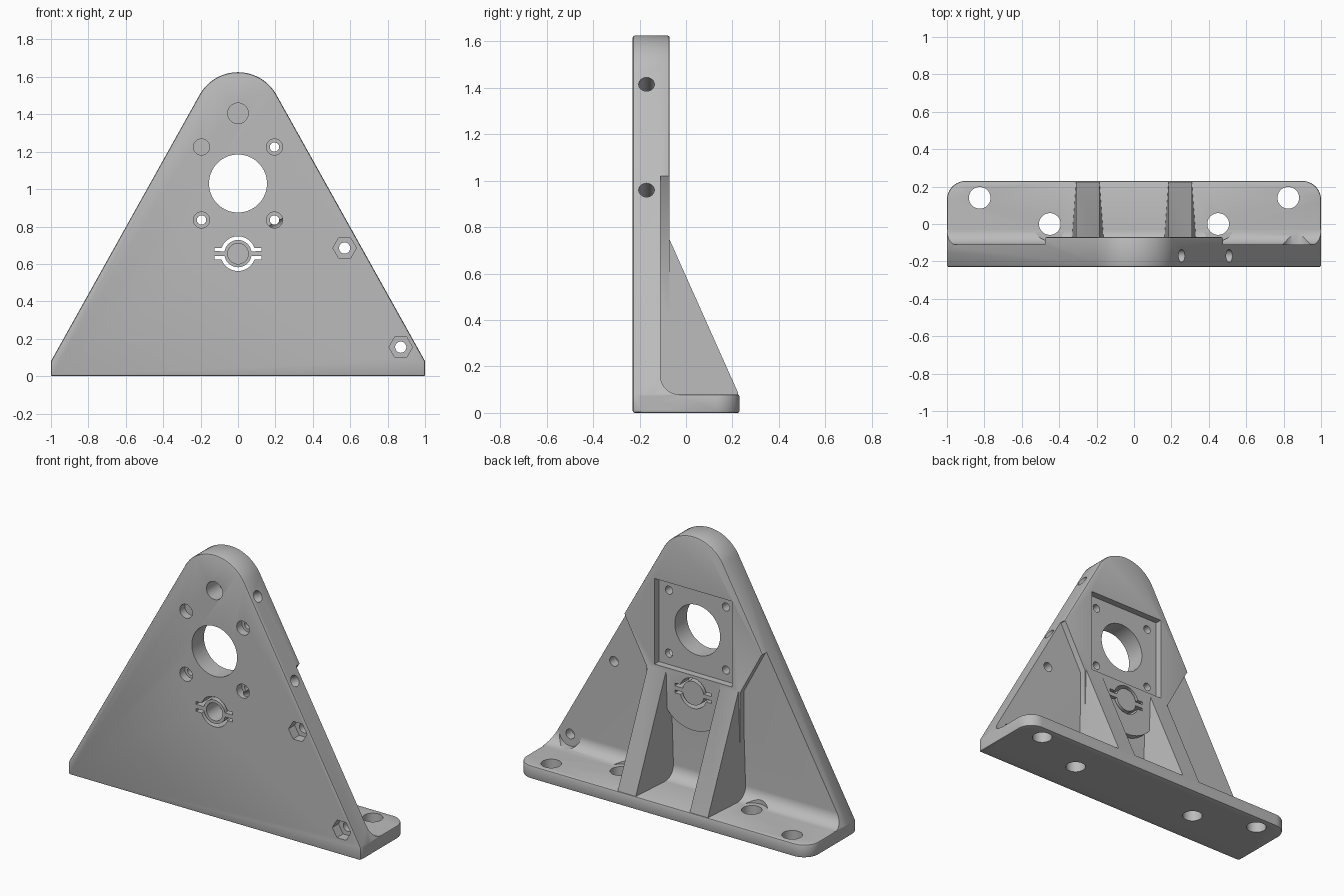
import bpy, bmesh
from math import sin, cos, radians, pi
from mathutils import Matrix, Vector

cube = bpy.data.objects.get("Cube")
if cube:
    bpy.data.objects.remove(cube, do_unlink=True)

grey = bpy.data.materials.new("cast grey")
grey.use_nodes = True
grey.diffuse_color = (0.5, 0.5, 0.5, 1)
grey.node_tree.nodes["Principled BSDF"].inputs["Base Color"].default_value = (0.5, 0.5, 0.5, 1)


def arc(cx, cy, r, start, end, n=16):
    angles = [radians(start + (end - start) * i / n) for i in range(n + 1)]
    return [(cx + r * cos(a), cy + r * sin(a)) for a in angles]


def circle(cx, cy, r, n=48):
    return arc(cx, cy, r, 0, 360, n)[:-1]


def prism(name, pts, lo, hi, axis="y"):
    """Extrude a flat profile from lo to hi along an axis."""
    place = {"x": lambda a, b, t: (t, a, b),
             "y": lambda a, b, t: (a, t, b),
             "z": lambda a, b, t: (a, b, t)}[axis]
    bm = bmesh.new()
    rings = [[bm.verts.new(place(a, b, t)) for a, b in pts] for t in (lo, hi)]
    for ring in rings:
        bm.faces.new(ring)
    for i in range(len(pts)):
        j = (i + 1) % len(pts)
        bm.faces.new((rings[0][i], rings[0][j], rings[1][j], rings[1][i]))
    bmesh.ops.recalc_face_normals(bm, faces=bm.faces)
    mesh = bpy.data.meshes.new(name)
    bm.to_mesh(mesh)
    bm.free()
    ob = bpy.data.objects.new(name, mesh)
    bpy.context.collection.objects.link(ob)
    mesh.materials.append(grey)
    return ob


def apply(ob, mod):
    bpy.context.view_layer.objects.active = ob
    bpy.ops.object.modifier_apply(modifier=mod.name)


def combine(ob, other, op):
    mod = ob.modifiers.new("combine", "BOOLEAN")
    mod.operation, mod.solver, mod.object = op, "EXACT", other
    apply(ob, mod)
    bpy.data.objects.remove(other, do_unlink=True)


def soften(ob, width):
    mod = ob.modifiers.new("soften", "BEVEL")
    mod.width, mod.segments = width, 2
    mod.limit_method, mod.angle_limit = "ANGLE", radians(60)
    apply(ob, mod)


def cut(pts, lo, hi, axis="y"):
    combine(bracket, prism("cutter", pts, lo, hi, axis), "DIFFERENCE")


def add(ob):
    combine(bracket, ob, "UNION")


FRONT, BACK, RECESS = -0.23, -0.07, -0.11
outline = [(-1, 0), (1, 0), (1, 0.08)] + arc(0, 1.39, 0.235, 29.4, 150.6, 32) + [(-1, 0.08)]

# Upright plate, with thinner areas cut outside the ribs and below the boss
bracket = prism("mounting_bracket", outline, FRONT, BACK)
soften(bracket, 0.01)
for s in (-1, 1):
    cut([(s * x, z) for x, z in [(0.47, 1.02), (0.32, 0.74), (0.32, -0.1), (1.2, -0.1), (1.2, 1.02)]],
        RECESS, 0.1)
cut([(-0.25, -0.1), (0.25, -0.1), (0.25, 0.52)] + arc(0, 0.655, 0.23, -35, -145) + [(-0.25, 0.52)],
    RECESS, 0.1)

# Foot with rounded rear corners
foot = prism("foot", [(-1, -0.2), (1, -0.2)] + arc(0.9, 0.13, 0.1, 0, 90)
             + arc(-0.9, 0.13, 0.1, 90, 180), 0, 0.08, "z")
soften(foot, 0.008)
add(foot)

# Concave fillet where the plate meets the foot, trimmed to the plate outline
fillet = prism("fillet", [(-0.15, 0.04), (-0.03, 0.04)] + arc(-0.03, 0.16, 0.08, 270, 180)
               + [(-0.15, 0.16)], -1.1, 1.1, "x")
combine(fillet, prism("trim", outline, -0.3, 0.3), "INTERSECT")
add(fillet)

# Pair of drafted ribs: wider the deeper they sit below the sloping face
slope = Vector((0.66, 0.295)).normalized()
for s in (-1, 1):
    rib = prism("rib", [(-0.13, 0.04), (0.225, 0.04), (0.225, 0.085), (-0.07, 0.745), (-0.13, 0.745)],
                -1, 1, "x")
    for v in rib.data.vertices:
        depth = (Vector((0.225, 0.085)) - Vector((v.co.y, v.co.z))).dot(slope)
        v.co.x = s * 0.247 + v.co.x * (0.062 + 0.08 * depth)
    add(rib)

# Square motor pocket in the rear, with central bore and counterbored screws
cut([(-0.265, 0.765), (0.265, 0.765), (0.265, 1.295), (-0.265, 1.295)], RECESS - 0.002, 0)
cut(circle(0, 1.03, 0.155, 64), -0.4, 0.4)
for x in (-0.195, 0.195):
    for z in (0.835, 1.225):
        cut(circle(x, z, 0.025, 24), -0.4, 0.1)
        cut(circle(x, z, 0.043, 32), -0.4, -0.18)

# Blind rod sockets in the front
for z in (1.405, 0.655):
    cut(circle(0, z, 0.055), -0.4, -0.11)

# Flexible clamp slots around the lower socket
slot = ([(0.125, 0.03)] + arc(0, 0, 0.093, 19, 161) + [(-0.125, 0.03), (-0.125, 0.013)]
        + arc(0, 0, 0.073, 170, 10) + [(0.125, 0.013)])
for s in (-1, 1):
    cut([(x, 0.655 + s * z) for x, z in slot], -0.4, 0.03)

# Foot bolt holes, the inner ones spot-faced into the fillet
for s in (-1, 1):
    cut(circle(s * 0.45, 0, 0.09), 0.081, 0.25, "z")
    cut(circle(s * 0.45, 0, 0.058), -0.1, 0.3, "z")
    cut(circle(s * 0.825, 0.14, 0.058), -0.1, 0.3, "z")

# Captive nut pockets on the left side
cut(circle(0.87, 0.155, 0.074), RECESS, 0.1)
for x, z in [(0.57, 0.685), (0.87, 0.155)]:
    cut(circle(x, z, 0.03, 24), -0.4, 0.1)
    cut(circle(x, z, 0.063, 6), -0.4, -0.17)

# Clamp screw holes drilled square to the left sloping edge
for x, z, depth in [(0.255, 1.415, 0.3), (0.51, 0.96, 0.54)]:
    drill = prism("drill", circle(0, 0, 0.034, 24), -depth, 0.1, "z")
    drill.data.transform(Matrix.Translation((x, -0.17, z)) @ Matrix.Rotation(radians(60.6), 4, "Y"))
    combine(bracket, drill, "DIFFERENCE")

# Smooth curved walls, keep machined edges sharp
bpy.ops.object.select_all(action="DESELECT")
bracket.select_set(True)
bpy.context.view_layer.objects.active = bracket
bpy.ops.object.shade_smooth_by_angle(angle=radians(30))
